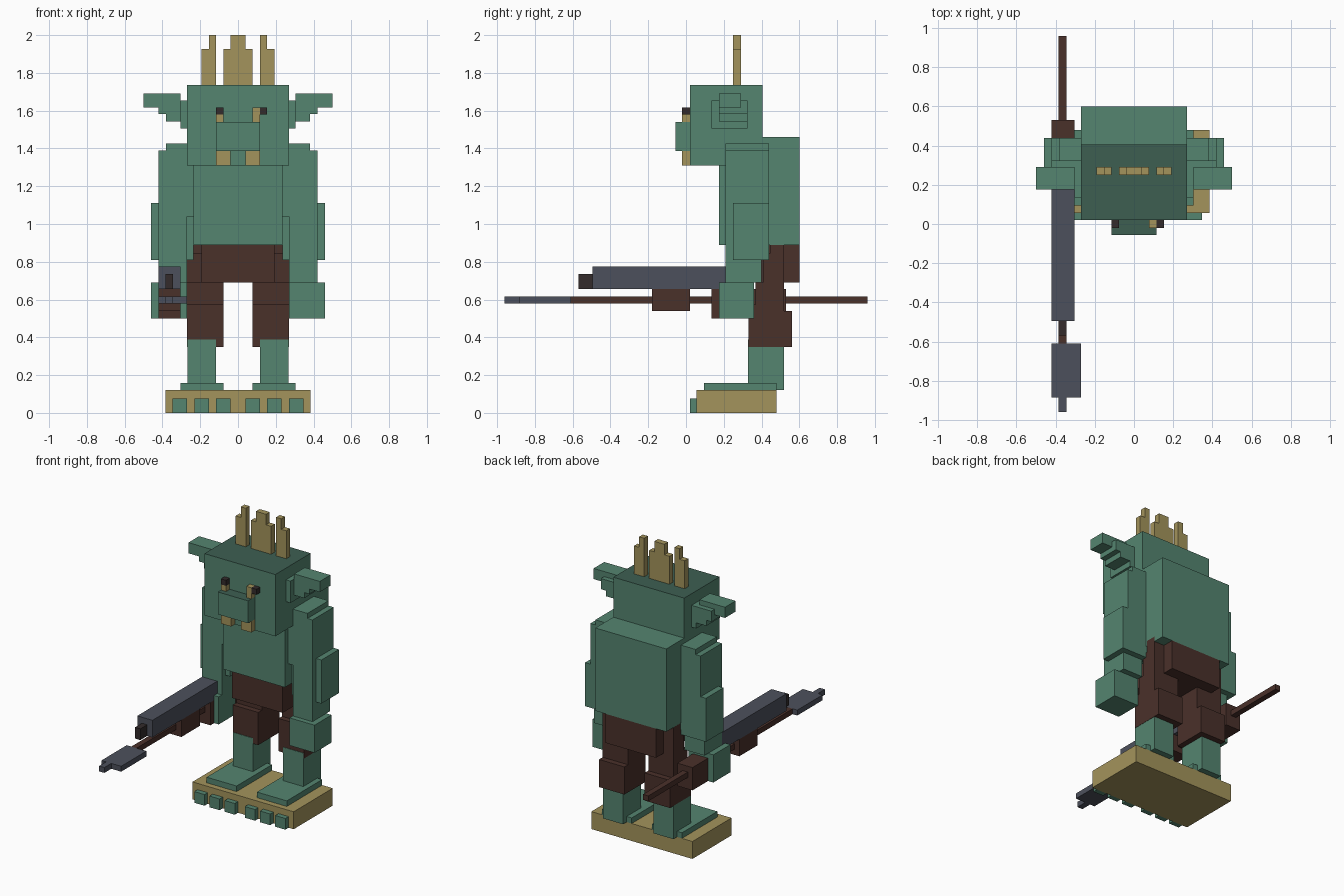
import bpy
import bmesh
from mathutils import Matrix, Vector

cube = bpy.data.objects.get("Cube")
if cube:
    bpy.data.objects.remove(cube, do_unlink=True)


def material(name, *display_colour):
    """Make a flat material from display values, stored as linear."""
    linear = [((c + 0.055) / 1.055) ** 2.4 for c in display_colour]
    mat = bpy.data.materials.new(name)
    mat.use_nodes = True
    mat.diffuse_color = (*linear, 1)
    shader = mat.node_tree.nodes["Principled BSDF"]
    shader.inputs["Base Color"].default_value = (*linear, 1)
    return mat


green = material("green skin", .33, .52, .44)
dark_green = material("dark green", .24, .37, .32)
tan = material("bone tan", .64, .58, .36)
brown = material("dark brown", .29, .19, .165)
steel = material("steel grey", .3, .315, .36)
black = material("eye black", .2, .17, .17)


def block(name, mat, x, y, z, top=None):
    """A box spanning the given ranges, with an optional top colour."""
    spans = (x, y, z)
    centre = Vector([(low + high) / 2 for low, high in spans])
    size = Vector([high - low for low, high in spans])
    bm = bmesh.new()
    bmesh.ops.create_cube(bm, size=1, matrix=Matrix.LocRotScale(centre, None, size))
    mesh = bpy.data.meshes.new(name)
    mesh.materials.append(mat)
    if top:
        mesh.materials.append(top)
        highest = max(bm.faces, key=lambda face: face.calc_center_median().z)
        highest.material_index = 1
    bm.to_mesh(mesh)
    bm.free()
    obj = bpy.data.objects.new(name, mesh)
    bpy.context.collection.objects.link(obj)


def mirrored(x):
    """The same range on the other side of the body."""
    low, high = x
    return (-high, -low)


def pair(name, mat, x, y, z):
    """A left part and its mirror image on the right."""
    block("left_" + name, mat, x, y, z)
    block("right_" + name, mat, mirrored(x), y, z)


def centred(half_width):
    return (-half_width, half_width)


# Shared planes of the body
step = .0385
ankle, knee, thigh_base = .12, .35, .54
wrist, waist, armpit = .69, .89, 1.04
chin, crown = 1.31, 1.735
body_side, chest_side = .27, .235
belly, arm_front, arm_back, rump = .175, .21, .44, .6

# Head and face
face, snout_top = .02, chin + 6 * step
eye_y = (-face, face)
mouth_z = (chin, chin + 2 * step)
pupil_z = (snout_top + step, snout_top + 2 * step)
snout_side = 3 * step
block("head", green, centred(body_side), (face, .405), (chin, crown), top=dark_green)
block("snout", green, centred(snout_side), (-.055, face),
      (chin + 2 * step, snout_top), top=dark_green)
pair("tusk", tan, (step, snout_side), eye_y, mouth_z)
eye_x = (2 * step, snout_side)
block("left_eye_white", tan, eye_x, eye_y, (snout_top, pupil_z[1]))
block("left_pupil", black, (snout_side, snout_side + step), eye_y, pupil_z)
block("right_eye_white", tan, mirrored(eye_x), eye_y, (snout_top, pupil_z[0]))
block("right_pupil", black, mirrored(eye_x), eye_y, pupil_z)

# Ears: a long tip above a stepped root
ear_side, ear_base, ear_top = .305, 1.505, 1.655
ear_back = ear_side + face
pair("ear_tip", green, (ear_side, .5), (belly, .29), (ear_top - step, 1.69))
pair("ear_root", green, (body_side, ear_side), (.135, ear_back), (ear_base, ear_top))
for part, reach, rise in (("lower", 2, 1), ("upper", 3, 2)):
    pair(part + "_ear", green, (body_side, ear_side + reach * step),
         (belly, ear_back), (ear_base + rise * step, ear_top))

# Crest of upright spikes
crest_y = (.25, .29)
shoulder_z, spike_z = (crown, crown + 5 * step), (crown + 5 * step, 2)
block("middle_spike_base", tan, centred(2 * step), crest_y, shoulder_z)
block("middle_spike_tip", tan, centred(step), crest_y, spike_z)
pair("spike_base", tan, (snout_side, 5 * step), crest_y, shoulder_z)
pair("spike_tip", tan, (snout_side, 4 * step), crest_y, spike_z)

# Body
block("chest", green, centred(chest_side), (belly, arm_back), (waist, 1.4))
block("back", green, centred(body_side), (.4, rump), (waist, 1.46))
block("loincloth", brown, centred(5 * step), (arm_front, rump), (wrist, waist))

# Arms
arm_side, elbow_side = .42, .46
pair("shoulder", green, (chest_side, arm_side - step),
     (arm_front, arm_back), (armpit, 1.425))
pair("upper_arm", green, (chest_side, arm_side),
     (arm_front, arm_back), (armpit, 1.39))
pair("elbow", green, (chest_side, elbow_side), (.25, arm_back), (.81, 1.11))
pair("forearm", green, (body_side, arm_side), (arm_front, .4), (wrist, armpit))
pair("hand", green, (body_side, elbow_side), (belly, .36), (.5, wrist))

# Legs, with the thigh stepped at the front
leg_x = (2 * step, body_side)
shin_front, leg_back = .33, .52
for part, slices, top in (("back", 3, .925), ("middle", 2, .845),
                          ("front", 1, wrist), ("lower", 0, .575)):
    pair(part + "_thigh", brown, leg_x,
         (shin_front + slices * step, leg_back), (thigh_base, top))
pair("knee", brown, leg_x, (shin_front, .56), (knee, thigh_base))
pair("shin", green, (snout_side, body_side - .002),
     (shin_front - .003, leg_back), (ankle, knee + step))

# Feet on thick soles
heel, sole_front = .48, .055
pair("foot", green, (2 * step, ear_side), (.095, heel), (ankle, ankle + step))
pair("sole", tan, (0, 10 * step), (sole_front, heel), (0, ankle))
for number in range(3):
    inner = step * (1 + 3 * number)
    pair(f"toe_{number + 1}", green, (inner, inner + 2 * step),
         (face, sole_front), (0, 2 * step))

# Weapon held in the right hand
weapon_x, rod_x = (-arm_side, -ear_side), (-.385, -.345)
barrel_base, barrel_front, blade_back = .657, -.495, -.61
rod_z = (.58, .617)
block("barrel", steel, weapon_x, (barrel_front, arm_front), (barrel_base, .775))
block("muzzle", black, rod_x, (-.57, barrel_front), (barrel_base, barrel_base + 2 * step))
block("stock", brown, weapon_x, (.135, .53), (.5, barrel_base))
block("foregrip", brown, weapon_x, (-.18, face), (thigh_base, barrel_base))
block("shaft", brown, rod_x, (blade_back, .96), rod_z)
block("blade", steel, (-arm_side, -body_side), (-.885, blade_back), rod_z)
block("blade_tip", steel, rod_x, (-.96, -.885), rod_z)
